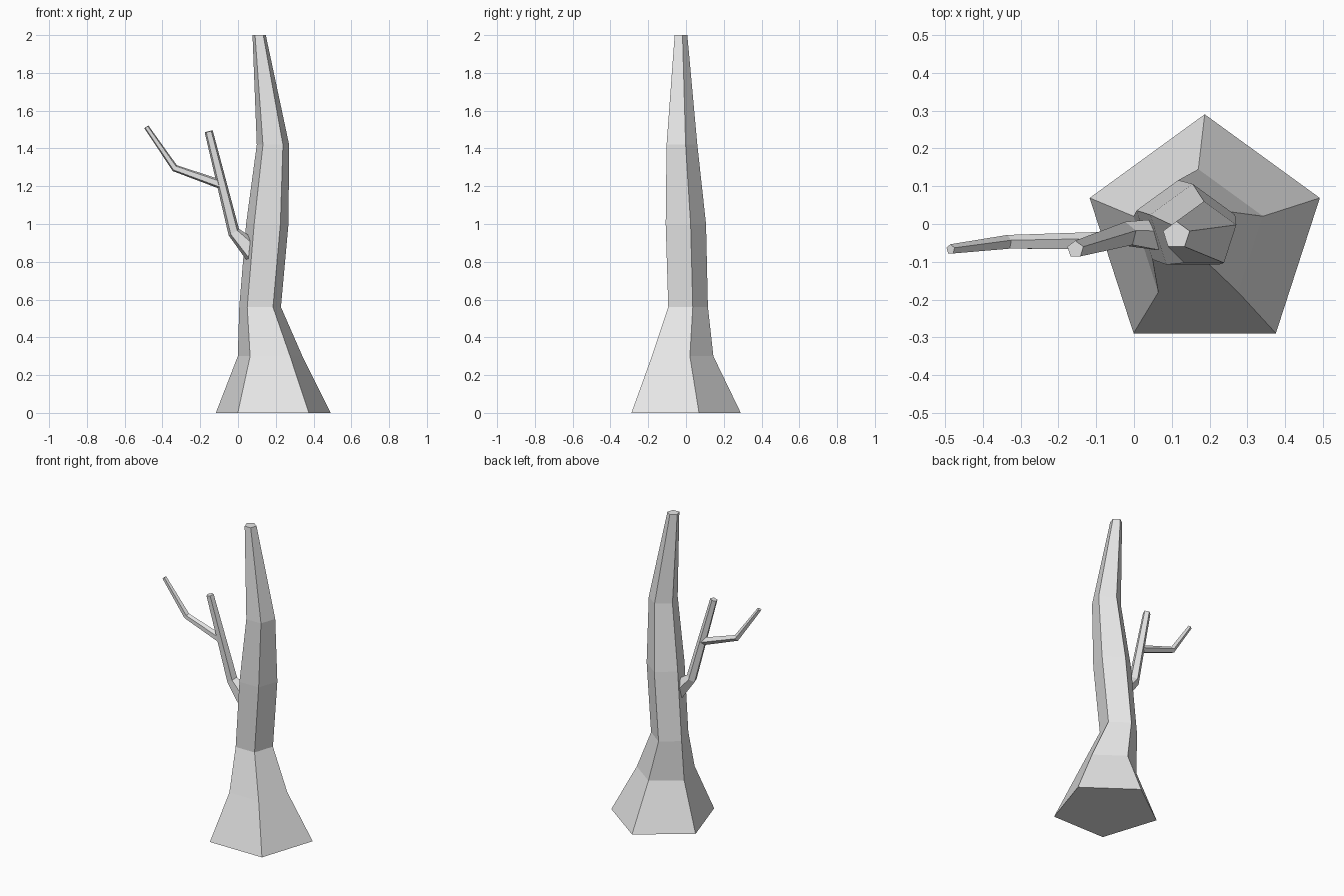
import bpy, bmesh, math
from mathutils import Vector

cube = bpy.data.objects.get("Cube")
if cube:
    bpy.data.objects.remove(cube, do_unlink=True)

# Single bark colour
bark = bpy.data.materials.new("grey_bark")
bark.use_nodes = True
colour = (0.8, 0.8, 0.8, 1)
bark.diffuse_color = colour
bark.node_tree.nodes["Principled BSDF"].inputs["Base Color"].default_value = colour


def limb(name, rings, side, sides=5):
    """Faceted tube through rings of (centre, normal, radius, stretch).
    The first corner of each ring points along side."""
    bm = bmesh.new()
    loops = []
    for centre, normal, radius, stretch in rings:
        n = Vector(normal).normalized()
        u = Vector(side)
        u = (u - n * u.dot(n)).normalized()
        v = n.cross(u)
        loop = []
        for i in range(sides):
            a = math.tau * i / sides
            offset = u * math.cos(a) + v * math.sin(a) * stretch
            loop.append(bm.verts.new(Vector(centre) + offset * radius))
        loops.append(loop)
    for low, high in zip(loops, loops[1:]):
        for i in range(sides):
            j = (i + 1) % sides
            bm.faces.new((low[i], low[j], high[j], high[i]))
    bm.faces.new(loops[0][::-1])
    bm.faces.new(loops[-1])
    bmesh.ops.recalc_face_normals(bm, faces=bm.faces[:])
    mesh = bpy.data.meshes.new(name)
    bm.to_mesh(mesh)
    bm.free()
    mesh.materials.append(bark)
    obj = bpy.data.objects.new(name, mesh)
    bpy.context.collection.objects.link(obj)
    return obj


# Trunk: level five-sided rings, flared foot and leaning tip
up = (0, 0, 1)
trunk_rings = [
    ((0.187, -0.03, 0), up, 0.32, 1),
    ((0.17, -0.035, 0.30), up, 0.18, 1),
    ((0.117, 0, 0.56), up, 0.116, 1),
    ((0.155, -0.012, 1.0), up, 0.118, 1),
    ((0.185, -0.03, 1.42), up, 0.09, 1),
    ((0.112, -0.03, 2.0), up, 0.037, 1),
]
limb("trunk", trunk_rings, (0, 1, 0))

# Main branch: tall root set into the trunk, then a bend upward
rise = (-0.13, -0.041, 0.535)
limb("main_branch", [
    ((0.06, -0.032, 0.865), (-1, 0, 0.1), 0.045, 1.6),
    ((-0.022, -0.028, 0.957), (-0.5, -0.05, 0.8), 0.034, 1),
    ((-0.155, -0.067, 1.49), rise, 0.023, 1),
], (0, 1, 0))

# Side twig: nearly level, then bent upward
limb("side_twig", [
    ((-0.09, -0.046, 1.209), (-0.95, 0, 0.3), 0.025, 1),
    ((-0.335, -0.049, 1.296), (-0.83, 0, 0.56), 0.02, 1),
    ((-0.485, -0.067, 1.514), (-0.15, -0.018, 0.22), 0.0135, 1),
], (0, 1, 0))
